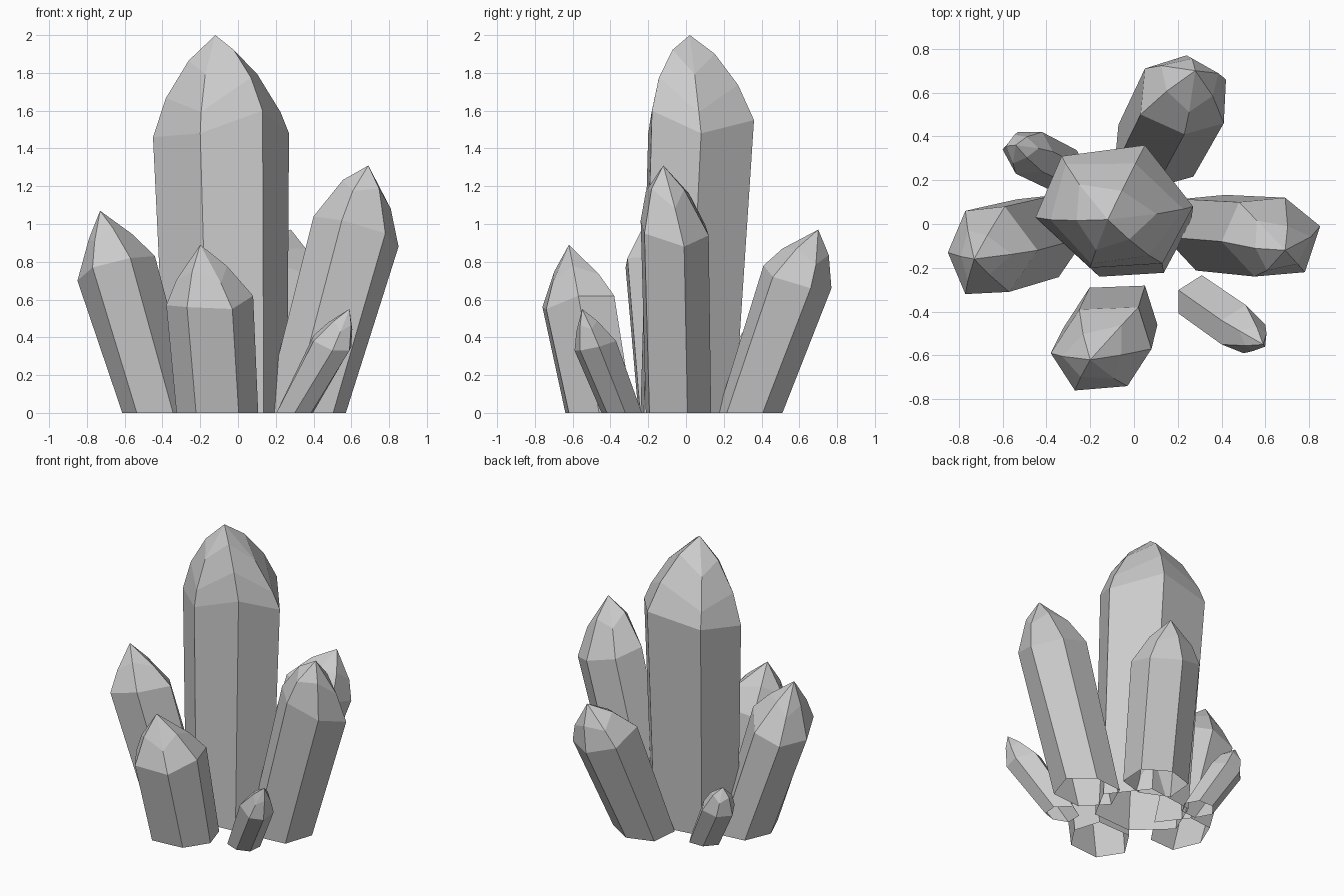
import bpy, bmesh
from math import sin, pi
from mathutils import Vector


def crystal(name, shoulder, apex, shift, taper, bulge, steps):
    """Six-sided crystal, open at the ground: base ring, shoulder ring, faceted tip."""
    shoulder = [Vector(p) for p in shoulder]
    apex = Vector(apex)
    centre = sum(shoulder, Vector()) / 6
    # base ring is the slanted cross-section slid down to the ground
    base = []
    for p in shoulder:
        q = centre + (p - centre) * taper
        base.append(Vector((q.x + shift[0], q.y + shift[1], 0)))
    rings = [base, shoulder]
    # tip rings bulge outwards, alternating in height for irregular facets
    for t in steps:
        ring = []
        for i, p in enumerate(shoulder):
            s = t + (0.07 if i % 2 else -0.07)
            q = p.lerp(apex, s)
            ring.append(q + (q - centre) * bulge * sin(pi * s))
        rings.append(ring)

    bm = bmesh.new()
    vr = [[bm.verts.new(p) for p in r] for r in rings]
    tip = bm.verts.new(apex)
    for a, b in zip(vr, vr[1:]):
        for i in range(6):
            j = (i + 1) % 6
            bm.faces.new((a[i], a[j], b[j], b[i]))
    for i in range(6):
        bm.faces.new((vr[-1][i], vr[-1][(i + 1) % 6], tip))
    me = bpy.data.meshes.new(name)
    bm.to_mesh(me)
    bm.free()
    ob = bpy.data.objects.new(name, me)
    bpy.context.collection.objects.link(ob)


# tall central crystal
crystal("main_crystal",
        [(0.27, 0.08, 1.48), (0.05, 0.36, 1.55), (-0.33, 0.31, 1.50),
         (-0.45, 0.03, 1.46), (-0.20, -0.20, 1.48), (0.13, -0.18, 1.60)],
        (-0.12, 0.02, 2.0), (0.03, -0.07), 0.89, 0.2, (0.27, 0.58))

# leaning crystals around it
crystal("right_crystal",
        [(0.85, -0.01, 0.88), (0.69, 0.12, 0.94), (0.48, 0.10, 1.00),
         (0.40, -0.08, 1.04), (0.55, -0.24, 1.02), (0.78, -0.22, 0.95)],
        (0.69, -0.12, 1.31), (-0.27, 0.02), 0.96, 0.18, (0.5,))
crystal("left_crystal",
        [(-0.44, -0.12, 0.83), (-0.59, 0.08, 0.76), (-0.77, 0.06, 0.70),
         (-0.85, -0.13, 0.70), (-0.77, -0.32, 0.77), (-0.57, -0.31, 0.82)],
        (-0.73, -0.16, 1.07), (0.23, 0.06), 0.96, 0.07, (0.5,))
crystal("front_crystal",
        [(0.08, -0.57, 0.62), (-0.03, -0.74, 0.55), (-0.27, -0.76, 0.56),
         (-0.38, -0.59, 0.57), (-0.25, -0.39, 0.60), (0.02, -0.38, 0.62)][::-1],
        (-0.20, -0.62, 0.89), (0.04, 0.11), 0.94, 0.1, (0.45,))
crystal("back_crystal",
        [(0.42, 0.66, 0.66), (0.24, 0.77, 0.66), (0.05, 0.71, 0.72),
         (0.03, 0.50, 0.80), (0.23, 0.41, 0.78), (0.41, 0.46, 0.72)],
        (0.28, 0.70, 0.97), (-0.13, -0.25), 0.95, 0.15, (0.45,))

# small crystals
crystal("small_front_crystal",
        [(0.60, -0.46, 0.35), (0.51, -0.37, 0.38), (0.40, -0.44, 0.41),
         (0.40, -0.55, 0.38), (0.50, -0.59, 0.33), (0.59, -0.56, 0.33)],
        (0.59, -0.55, 0.55), (-0.20, 0.14), 0.97, 0.1, (0.5,))
crystal("small_back_crystal",
        [(-0.37, 0.33, 0.32), (-0.42, 0.42, 0.30), (-0.53, 0.42, 0.28),
         (-0.60, 0.34, 0.28), (-0.54, 0.23, 0.30), (-0.42, 0.24, 0.33)],
        (-0.54, 0.36, 0.47), (0.16, -0.08), 0.97, 0.22, (0.5,))
